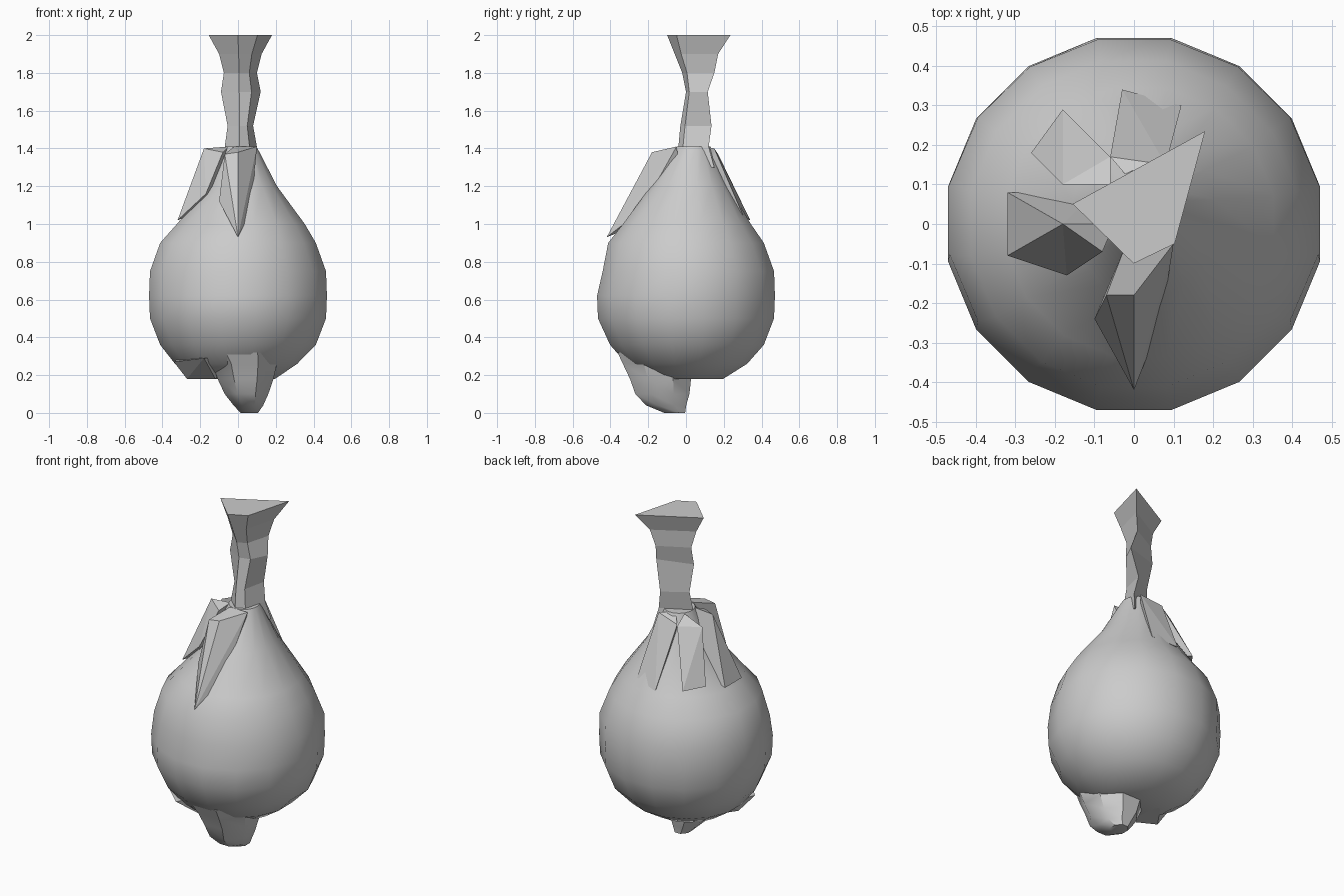
import bpy, bmesh
from math import cos, sin, tau, radians


def finish(bm, name, angle):
    bmesh.ops.recalc_face_normals(bm, faces=bm.faces)
    me = bpy.data.meshes.new(name)
    bm.to_mesh(me)
    bm.free()
    ob = bpy.data.objects.new(name, me)
    bpy.context.collection.objects.link(ob)
    bpy.ops.object.select_all(action='DESELECT')
    ob.select_set(True)
    bpy.context.view_layer.objects.active = ob
    if angle:
        bpy.ops.object.shade_smooth_by_angle(angle=radians(angle))
    return ob


def loft(name, rings, angle=0):
    """Skin a stack of equal-length rings and cap both ends."""
    bm = bmesh.new()
    vs = [[bm.verts.new(p) for p in r] for r in rings]
    n = len(vs[0])
    for a, b in zip(vs, vs[1:]):
        for i in range(n):
            j = (i + 1) % n
            bm.faces.new((a[i], a[j], b[j], b[i]))
    bm.faces.new(vs[0][::-1])
    bm.faces.new(vs[-1])
    return finish(bm, name, angle)


def hull(name, pts):
    bm = bmesh.new()
    for p in pts:
        bm.verts.new(p)
    res = bmesh.ops.convex_hull(bm, input=bm.verts)
    bmesh.ops.delete(bm, geom=[v for v in res["geom_interior"] if isinstance(v, bmesh.types.BMVert)],
                     context='VERTS')
    return finish(bm, name, 0)


def box_rings(rows, n, turn=0.0):
    """Ellipse rings from rows of z, xmin, xmax, ymin, ymax."""
    out = []
    for z, x0, x1, y0, y1 in rows:
        out.append([((x0 + x1) / 2 + (x1 - x0) / 2 * cos(tau * (i + turn) / n),
                     (y0 + y1) / 2 + (y1 - y0) / 2 * sin(tau * (i + turn) / n), z)
                    for i in range(n)])
    return out


# round bulb tapering into the neck
loft("bulb", box_rings([
    (0.18, -0.22, 0.20, -0.18, 0.20),
    (0.26, -0.34, 0.32, -0.32, 0.33),
    (0.36, -0.42, 0.42, -0.41, 0.42),
    (0.50, -0.475, 0.475, -0.475, 0.475),
    (0.62, -0.48, 0.48, -0.48, 0.48),
    (0.75, -0.475, 0.475, -0.45, 0.475),
    (0.90, -0.42, 0.42, -0.42, 0.42),
    (1.00, -0.33, 0.36, -0.34, 0.35),
    (1.20, -0.16, 0.21, -0.19, 0.23),
    (1.41, -0.07, 0.10, -0.05, 0.13)], 16, 0.5), 40)

# wavy flat-sided stem, flared at the top
stem = []
for z, x0, x1, y0, y1 in [(1.30, -0.08, 0.12, -0.06, 0.15),
                          (1.41, -0.07, 0.10, -0.04, 0.12),
                          (1.52, -0.055, 0.08, -0.03, 0.135),
                          (1.70, -0.09, 0.12, 0.00, 0.115),
                          (1.80, -0.075, 0.10, -0.02, 0.15),
                          (1.90, -0.10, 0.125, -0.06, 0.17),
                          (2.00, -0.155, 0.18, -0.10, 0.235)]:
    stem.append([(x0 + u * (x1 - x0), y0 + v * (y1 - y0), z)
                 for u, v in [(0, 0.45), (0.46, 0), (0.77, 0.15), (1, 1)]])
loft("stem", stem)

# lopsided tip hanging below the bulb
loft("bottom_tip", box_rings([
    (0.32, -0.20, 0.24, -0.38, 0.08),
    (0.26, -0.15, 0.22, -0.35, 0.06),
    (0.18, -0.12, 0.20, -0.31, 0.04),
    (0.10, -0.08, 0.17, -0.28, 0.03),
    (0.04, -0.03, 0.14, -0.22, 0.01),
    (0.00, 0.01, 0.11, -0.12, 0.00)], 8, 0.5), 40)

# flat corner on the underside
hull("bottom_corner", [(-0.27, -0.12, 0.18), (-0.12, -0.20, 0.18), (-0.15, 0.05, 0.18),
                       (-0.34, -0.18, 0.27), (-0.18, -0.34, 0.29), (-0.30, 0.05, 0.30),
                       (0, 0, 0.3)])

# angular husk folds around the neck
hull("left_husk", [(-0.05, 0.0, 1.41), (-0.18, 0.00, 1.40), (-0.08, -0.07, 1.38),
                   (-0.32, 0.08, 1.02), (-0.32, -0.08, 1.02), (-0.17, -0.13, 1.16),
                   (-0.10, 0.08, 1.1)])
hull("back_left_husk", [(-0.06, 0.10, 1.41), (-0.18, 0.10, 1.36), (-0.06, 0.17, 1.36),
                        (-0.18, 0.29, 1.04), (-0.26, 0.18, 1.05), (-0.1, 0.1, 1.1)])
hull("back_husk", [(-0.06, 0.17, 1.37), (0.08, 0.15, 1.40), (0.0, 0.1, 1.41),
                   (-0.03, 0.34, 1.02), (0.12, 0.30, 1.05), (0.03, 0.1, 1.1)])
hull("front_husk", [(-0.07, -0.18, 1.37), (0.0, -0.18, 1.38), (-0.02, -0.05, 1.41),
                    (0.10, -0.05, 1.41), (0.0, -0.42, 0.93), (0.07, -0.24, 1.07),
                    (-0.10, -0.24, 1.12), (0.0, 0.0, 1.1)])
